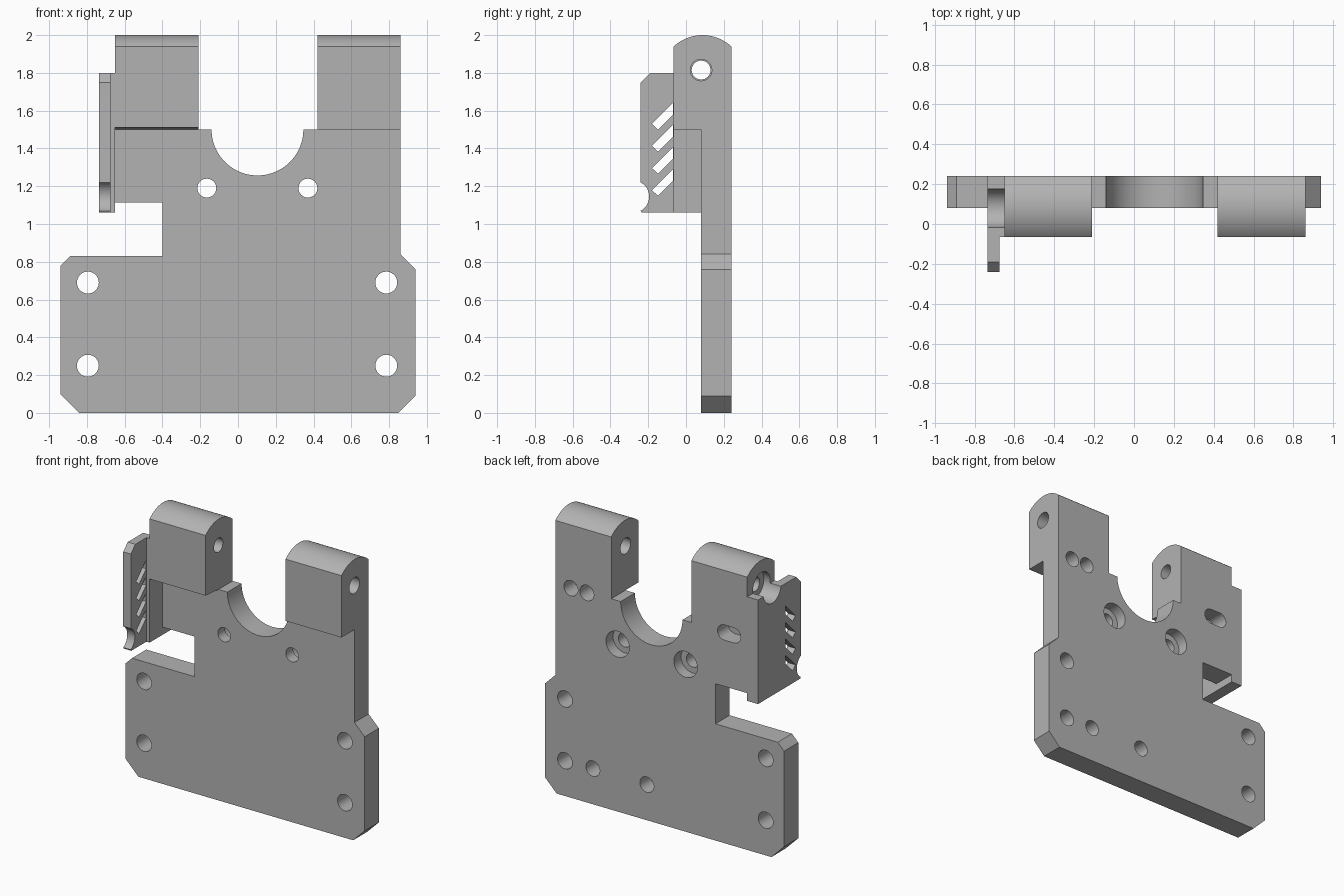
import bpy, bmesh
from math import sin, cos, radians
from mathutils import Vector

cube = bpy.data.objects.get("Cube")
if cube:
    bpy.data.objects.remove(cube, do_unlink=True)

grey = bpy.data.materials.new("plain grey")
grey.use_nodes = True
GREY = (0.45, 0.45, 0.45, 1)
grey.diffuse_color = GREY
grey.node_tree.nodes["Principled BSDF"].inputs["Base Color"].default_value = GREY

FRONT, BACK, PLATE_FRONT = -0.065, 0.24, 0.08
STEP = 1.5


def arc(cx, cz, r, start, end, n=24):
    angles = [radians(start + (end - start) * i / n) for i in range(n + 1)]
    return [(cx + r * cos(a), cz + r * sin(a)) for a in angles]


def prism(name, outline, axis, a, b):
    """Extrude an outline: (x, z) points along y, or (y, z) points along x."""
    bm = bmesh.new()
    place = (lambda p: (p[0], a, p[1])) if axis == "y" else (lambda p: (a, p[0], p[1]))
    face = bm.faces.new([bm.verts.new(place(p)) for p in outline])
    new = bmesh.ops.extrude_face_region(bm, geom=[face])["geom"]
    shift = Vector((0, b - a, 0) if axis == "y" else (b - a, 0, 0))
    bmesh.ops.translate(bm, vec=shift, verts=[v for v in new if isinstance(v, bmesh.types.BMVert)])
    bmesh.ops.recalc_face_normals(bm, faces=bm.faces)
    mesh = bpy.data.meshes.new(name)
    bm.to_mesh(mesh)
    bm.free()
    mesh.materials.append(grey)
    obj = bpy.data.objects.new(name, mesh)
    bpy.context.collection.objects.link(obj)
    return obj


def hole(x, z, r, a=-0.3, b=0.3):
    return prism("cutter", arc(x, z, r, 0, 360, 32)[:-1], "y", a, b)


def cross_hole(y, z, r, a, b):
    return prism("cutter", arc(y, z, r, 0, 360, 32)[:-1], "x", a, b)


def select(obj):
    bpy.ops.object.select_all(action="DESELECT")
    obj.select_set(True)
    bpy.context.view_layer.objects.active = obj


def cut(obj, cutters):
    select(obj)
    for c in cutters:
        c.hide_render = True
        mod = obj.modifiers.new("cut", "BOOLEAN")
        mod.operation, mod.solver, mod.object = "DIFFERENCE", "EXACT", c
        bpy.ops.object.modifier_apply(modifier=mod.name)


# Mounting plate with the round bite in its top edge
outline = [(-0.94, 0.10), (-0.84, 0), (0.85, 0), (0.94, 0.09), (0.94, 0.76),
           (0.86, 0.84), (0.86, STEP)]
outline += arc(0.103, STEP, 0.243, 0, -180, 40)
outline += [(-0.65, STEP), (-0.65, 1.115), (-0.40, 1.115), (-0.40, 0.83),
            (-0.89, 0.83), (-0.94, 0.78)]
plate = prism("mounting_plate", outline, "y", PLATE_FRONT, BACK)

# Towers with domed tops
def tower(name, x0, x1, lift):
    dome = arc(0.0875, 1.776, 0.224, 47, 133, 20)
    dome[0], dome[-1] = (BACK, 1.94), (FRONT, 1.94)
    profile = [(FRONT, STEP + lift), (PLATE_FRONT, STEP), (BACK, STEP)] + dome
    return prism(name, profile, "x", x0, x1)


right_tower = tower("right_tower", -0.65, -0.21, 0.012)
left_tower = tower("left_tower", 0.42, 0.86, 0)

# Side wall beside the right tower
wall = prism("side_wall", [(FRONT, 1.06), (BACK, 1.06), (BACK, 1.8), (FRONT, 1.8)],
             "x", -0.735, -0.65)

# Slotted fin in front of the wall
fin_outline = [(FRONT, 1.8), (-0.19, 1.8), (-0.24, 1.75), (-0.24, 1.225)]
fin_outline += arc(-0.28, 1.145, 0.085, 62, -62, 16)
fin_outline += [(-0.235, 1.06), (FRONT, 1.06)]
fin = prism("slotted_fin", fin_outline, "x", -0.735, -0.675)
slots = []
for i in range(4):
    z = 1.53 - 0.117 * i
    slots.append(prism("cutter", [(-0.18, z), (-0.148, z - 0.03), (-0.068, z + 0.05),
                                  (-0.068, z + 0.112)], "x", -0.8, -0.6))
cut(fin, slots)

# Screw holes, two of them counterbored from behind
through = [hole(x, z, 0.058) for x in (-0.795, 0.785) for z in (0.25, 0.69)]
for x in (-0.165, 0.37):
    through += [hole(x, 1.19, 0.05), hole(x, 1.19, 0.092, 0.16, 0.3)]

# Blind holes in the back
low_blind = [hole(x, 0.253, 0.055, 0.12, 0.3) for x in (0.14, 0.565)]
left_blind = [hole(x, 1.49, 0.055, 0.12, 0.3) for x in (0.612, 0.738)]
long_slot = prism("cutter", arc(-0.47, 1.498, 0.054, -90, 90, 16)
                  + arc(-0.545, 1.498, 0.054, 90, 270, 16), "y", 0.12, 0.3)

# Pin holes across the towers, with a bore for the pin head
left_pin = cross_hole(PLATE_FRONT, 1.815, 0.057, 0.3, 1)
right_pin = cross_hole(PLATE_FRONT, 1.815, 0.05, -1, 0)
pin_head = cross_hole(PLATE_FRONT, 1.815, 0.098, -1, -0.6)

cut(plate, through + low_blind + left_blind + [long_slot])
cut(left_tower, left_blind + [left_pin])
cut(right_tower, [long_slot, right_pin, pin_head])
cut(wall, [pin_head])

for obj in [o for o in bpy.data.objects if o.name.startswith("cutter")]:
    bpy.data.objects.remove(obj, do_unlink=True)

for obj in (plate, left_tower, right_tower, wall, fin):
    select(obj)
    bpy.ops.object.shade_smooth_by_angle(angle=radians(30))
